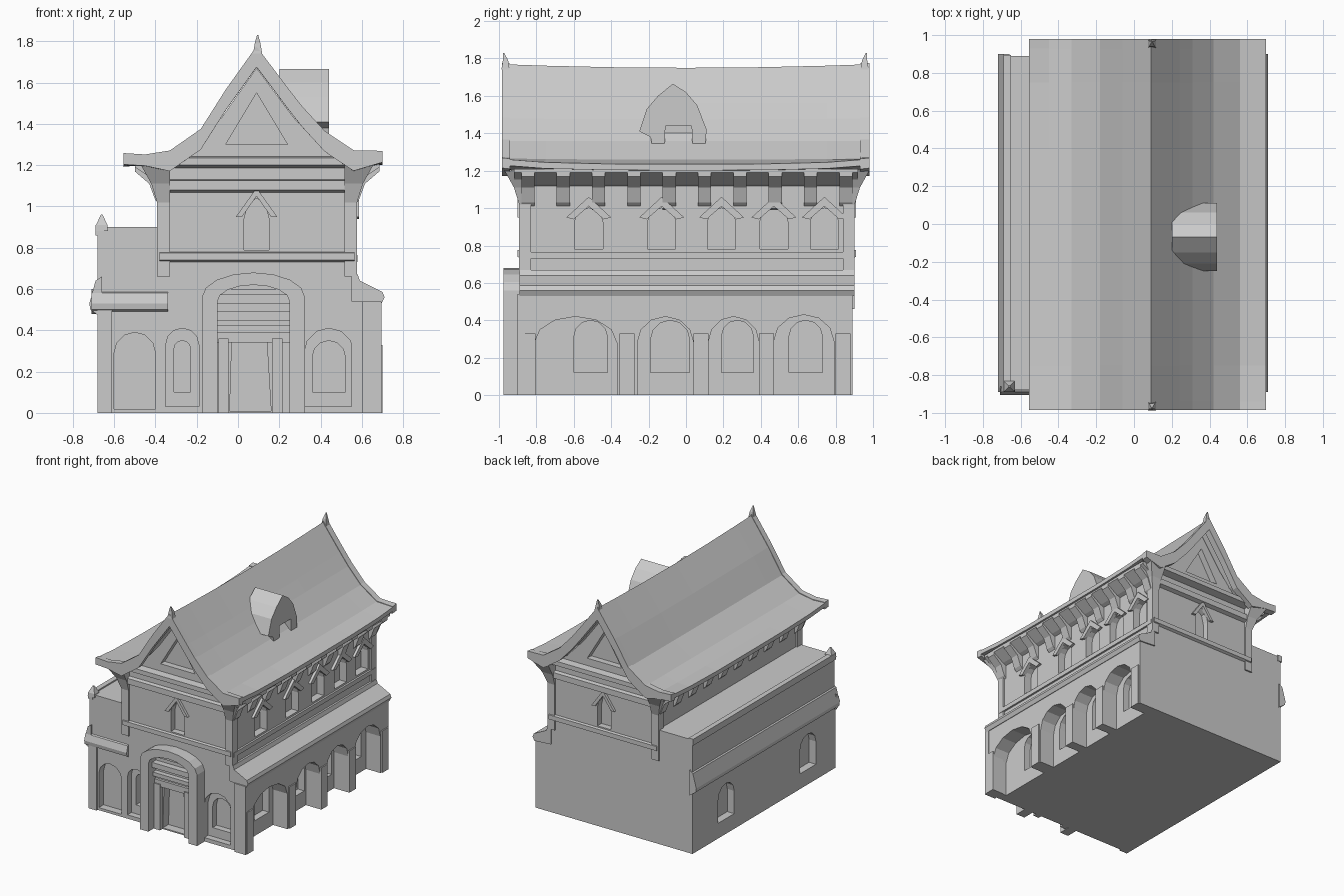
import bpy, bmesh, math
from mathutils import Vector

if "Cube" in bpy.data.objects:
    bpy.data.objects.remove(bpy.data.objects["Cube"])


def loft(name, rings):
    """Skin a list of equal-length closed rings into one solid."""
    bm = bmesh.new()
    vs = [[bm.verts.new(p) for p in r] for r in rings]
    n = len(rings[0])
    for a, b in zip(vs, vs[1:]):
        for i in range(n):
            j = (i + 1) % n
            bm.faces.new((a[i], a[j], b[j], b[i]))
    bm.faces.new(vs[0])
    bm.faces.new(vs[-1])
    bmesh.ops.recalc_face_normals(bm, faces=bm.faces)
    me = bpy.data.meshes.new(name)
    bm.to_mesh(me)
    bm.free()
    ob = bpy.data.objects.new(name, me)
    bpy.context.collection.objects.link(ob)
    return ob


def prism(name, pts, axis, a, b):
    """Extrude (u, z) outline along axis x or y, from a to b."""
    put = (lambda u, z, t: (t, u, z)) if axis == 'x' else (lambda u, z, t: (u, t, z))
    return loft(name, [[put(u, z, t) for u, z in pts] for t in (a, b)])


def box(name, x0, x1, y0, y1, z0, z1):
    return prism(name, [(x0, z0), (x1, z0), (x1, z1), (x0, z1)], 'y', y0, y1)


def spike(name, x, y, levels):
    """Four-sided spire from (half width, z, y shift) levels."""
    return loft(name, [[(x + w * dx, y + o + w * dy, z) for dx, dy in ((-1, -1), (1, -1), (1, 1), (-1, 1))]
                       for w, z, o in levels])


def arch(u0, u1, z0, top, rise=None, n=6):
    """Round-headed outline."""
    c, r = (u0 + u1) / 2, (u1 - u0) / 2
    rise = r if rise is None else rise
    head = [(c + r * math.cos(math.pi * i / n), top - rise + rise * math.sin(math.pi * i / n))
            for i in range(n + 1)]
    return [(u0, z0), (u1, z0)] + head


def cut(ob, pts, axis, a, b):
    """Carve an outline out of a part."""
    c = prism("cutter", pts, axis, a, b)
    m = ob.modifiers.new("cut", 'BOOLEAN')
    m.operation, m.solver, m.object = 'DIFFERENCE', 'EXACT', c
    bpy.context.view_layer.objects.active = ob
    bpy.ops.object.modifier_apply(modifier=m.name)
    bpy.data.objects.remove(c)


F, B = -0.88, 0.89          # front and back wall planes
L, R = -0.38, 0.565         # upper storey side walls

# Main body with gables
body = prism("main_body", [(L, 0), (R, 0), (R, 1.2), (0.42, 1.27), (0.27, 1.43), (0.09, 1.67),
                           (-0.08, 1.43), (-0.22, 1.27), (L, 1.2)], 'y', F, B)
for u0, u1 in ((0.32, 0.56), (-0.35, -0.19)):
    cut(body, arch(u0, u1, 0.03, 0.41), 'y', -1, F + 0.05)
    cut(body, arch(u0 + 0.04, u1 - 0.04, 0.1, 0.35), 'y', -1, F + 0.10)
cut(body, [(-0.04, 0.01), (0.16, 0.01), (0.14, 0.34), (-0.03, 0.34)], 'y', -1, F + 0.07)
for a, b in ((-1, F + 0.05), (B - 0.05, 1)):
    cut(body, arch(0.03, 0.15, 0.79, 1.04, 0.1, 4), 'y', a, b)
    cut(body, [(-0.06, 1.3), (0.24, 1.3), (0.09, 1.55)], 'y', a, b)
upper_windows = (-0.52, -0.13, 0.19, 0.47, 0.74)
for c in upper_windows:
    cut(body, arch(c - 0.075, c + 0.075, 0.78, 1.0), 'x', R - 0.06, 1)
# Ground floor windows behind the arcade
for y0, y1 in ((-0.60, -0.42), (-0.19, 0.02), (0.19, 0.36), (0.55, 0.73)):
    cut(body, arch(y0, y1, 0.12, 0.40), 'x', 0.51, 1)

# Roof: concave slopes, slight ridge sag and upturned corners
slope = [(-0.555, 1.225), (-0.45, 1.235), (-0.33, 1.265), (-0.18, 1.37), (-0.06, 1.56), (0.09, 1.77),
         (0.24, 1.57), (0.31, 1.48), (0.42, 1.36), (0.56, 1.26), (0.70, 1.235)]


def roof_ring(y, thick, raise_=0.0):
    k = abs(y)
    top = []
    for x, z in slope:
        edge = min(1, max(0, abs(x - 0.07) - 0.45) / 0.18)
        crest = 1 - min(1, abs(x - 0.09) / 0.3)
        z += 0.03 * edge * k ** 4 - 0.02 * crest * (1 - k * k) + raise_
        top.append((x, y, z))
    return top + [(x, y, z - thick * (0.55 if abs(x - 0.07) > 0.5 else 1)) for x, y, z in reversed(top)]


loft("roof", [roof_ring(y, 0.06) for y in (-0.975, -0.75, -0.4, 0, 0.4, 0.75, 0.965)])
for name, a, b in (("front_bargeboard", -0.985, -0.94), ("back_bargeboard", 0.93, 0.98)):
    loft(name, [roof_ring(y, 0.10, 0.006) for y in (a, b)])
for name, y, s in (("front_finial", -0.965, -1), ("back_finial", 0.955, 1)):
    spike(name, 0.095, y, [(0.022, 1.74, 0), (0.014, 1.79, 0), (0.003, 1.83, s * 0.01)])

# Roof dormer
dormer = prism("dormer", [(-0.17, 1.28), (0.10, 1.28), (0.11, 1.42), (0.06, 1.55), (0.0, 1.62), (-0.07, 1.665),
                          (-0.15, 1.6), (-0.21, 1.53), (-0.25, 1.41), (-0.19, 1.38)], 'x', 0.2, 0.44)
cut(dormer, [(-0.12, 1.2), (0.04, 1.2), (0.03, 1.44), (-0.11, 1.44)], 'x', 0.38, 1)

# Eave soffits, brackets and flaring corner posts on both long sides
for side, wall, s in (("right", R, 1), ("left", L, -1)):
    P = lambda d, z: (wall + s * d, z)
    prism(side + "_soffit", [P(-0.02, 1.11), P(0.03, 1.13), P(0.12, 1.19), P(0.12, 1.21), P(-0.02, 1.215)],
          'y', -0.92, 0.92)
    n = 10
    for i in range(n):
        y = F + 0.035 + (B - F - 0.07) * i / (n - 1)
        prism(side + "_bracket", [P(-0.02, 0.99), P(0.02, 1.03), P(0.05, 1.11), P(0.12, 1.17), P(0.12, 1.21),
                                  P(-0.02, 1.21)], 'y', y - 0.035, y + 0.035)
    for yw, t in ((F, -1), (B, 1)):
        levels = ((0.66, .012), (1.02, .012), (1.11, .04), (1.2, .09))
        loft(side + "_corner_post", [[(wall - s * .05, yw - t * .05, z), (wall + s * d, yw - t * .05, z),
                                      (wall + s * d, yw + t * d, z), (wall - s * .05, yw + t * d, z)]
                                     for z, d in levels])

# Horizontal mouldings on the gable ends
for end, w, s in (("front", F, -1), ("back", B, 1)):
    for z0, z1, d in ((0.74, 0.775, 0.02), (1.08, 1.125, 0.03), (1.2, 1.235, 0.055)):
        prism(end + "_moulding", [(w - s * .02, z0 - .02), (w + s * d, z0), (w + s * d, z1), (w - s * .02, z1 + .01)],
              'x', L, R)
    for sx in (-1, 1):
        prism(end + "_window_hood", [(0.09, 1.09), (0.09, 1.05), (0.09 + sx * .07, 0.95), (0.09 + sx * .1, 0.95)],
              'y', w - s * 0.01, w + s * 0.02)

# Low hoods along the right upper storey
for c in upper_windows:
    for s in (-1, 1):
        prism("upper_window_hood", [(c, 1.06), (c, 1.01), (c + s * .08, 0.94), (c + s * .12, 0.95)],
              'x', R - 0.01, R + 0.02)
box("upper_string_course", R - 0.02, R + 0.015, F, B, 0.73, 0.765)

# Right aisle with open arcade and lean-to roof
aisle = box("right_aisle", 0.55, 0.69, F, B, 0, 0.56)
for u0, u1, top in ((-0.81, -0.37, 0.42), (-0.26, 0.04, 0.42), (0.12, 0.39, 0.42), (0.47, 0.79, 0.43)):
    cut(aisle, arch(u0, u1, -0.1, top, min(0.14, (u1 - u0) / 2)), 'x', 0.5, 1)
prism("aisle_roof", [(0.55, 0.54), (0.695, 0.53), (0.71, 0.56), (0.70, 0.585), (0.59, 0.64), (0.58, 0.67), (0.55, 0.67)],
      'y', F - 0.01, B + 0.01)
for y in (F + 0.035, -0.315, 0.08, 0.43, B - 0.05):
    box("arcade_pier", 0.6, 0.70, y - 0.04, y + 0.04, 0, 0.33)
box("aisle_front_pilaster", 0.6, 0.695, F - 0.02, F + 0.02, 0, 0.54)

# Left wing with flat top
wing = box("left_wing", -0.68, L + 0.02, F, B, 0, 0.9)
cut(wing, arch(-0.6, -0.4, 0.02, 0.39), 'y', -1, F + 0.06)
for c in (0.47, -0.55):
    cut(wing, arch(c - 0.1, c + 0.1, 0.12, 0.40), 'x', -1, -0.62)
prism("wing_side_ledge", [(-0.66, 0.66), (-0.69, 0.64), (-0.72, 0.53), (-0.715, 0.5), (-0.66, 0.46)],
      'y', F - 0.01, B + 0.01)
prism("wing_front_ledge", [(F + .02, 0.60), (F - .01, 0.58), (F - .025, 0.53), (F - .02, 0.5), (F + .02, 0.48)],
      'x', -0.71, -0.34)
box("wing_parapet", -0.69, -0.65, F - 0.005, B + 0.005, 0.86, 0.91)
spike("parapet_peak", -0.66, F + 0.02, [(0.03, 0.88, 0), (0.028, 0.91, 0), (0.004, 0.96, 0)])
box("wing_front_pilaster", -0.68, -0.61, F - 0.015, F + 0.02, 0, 0.5)

# Entrance portal
portal = prism("portal", arch(-0.175, 0.325, 0, 0.68, 0.12, 8), 'y', -0.975, F + 0.02)
cut(portal, arch(-0.10, 0.25, -0.1, 0.62, 0.08, 8), 'y', -1.1, F + 0.1)
for z0, z1, d in ((0.34, 0.39, 0.02), (0.42, 0.45, 0.04), (0.49, 0.53, 0.05), (0.57, 0.6, 0.03)):
    box("portal_lintel", -0.1, 0.25, F - d, F + 0.02, z0, z1)
for x in (-0.07, 0.19):
    box("door_jamb", x - 0.025, x + 0.025, F - 0.03, F + 0.02, 0, 0.36)
